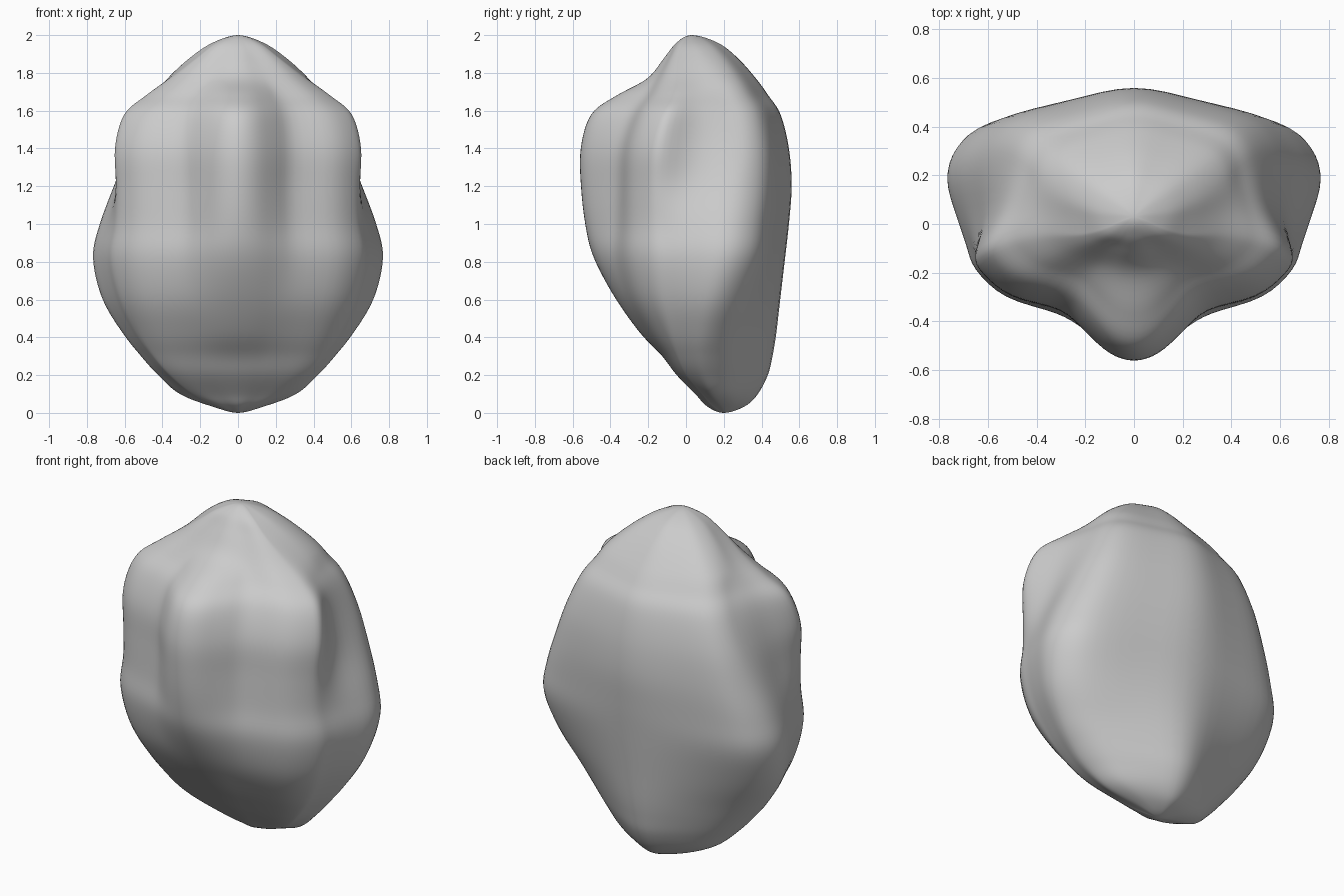
import bpy, bmesh

if "Cube" in bpy.data.objects:
    bpy.data.objects.remove(bpy.data.objects["Cube"])

# Level: z, ridge front y, plateau y, shoulder x, shoulder y, side x, side y, back y, groove depth
LEVELS = [
    (0.035, .11, .12, .11, .15, .14, .19, .315, 0),
    (0.10, .05, .06, .25, .09, .31, .14, .385, 0),
    (0.20, -.05, -.04, .37, .01, .425, .10, .44, 0),
    (0.30, -.125, -.11, .46, -.03, .515, .09, .465, 0),
    (0.42, -.24, -.20, .55, -.05, .61, .10, .485, 0),
    (0.60, -.37, -.305, .64, -.08, .72, .13, .505, 0),
    (0.82, -.49, -.365, .69, -.09, .772, .18, .53, 0),
    (1.00, -.535, -.36, .66, -.11, .735, .20, .55, 0),
    (1.20, -.558, -.355, .648, -.13, .66, .22, .565, .02),
    (1.40, -.56, -.345, .655, -.12, .58, .24, .55, .025),
    (1.58, -.505, -.285, .605, -.08, .50, .22, .505, .015),
    (1.68, -.37, -.21, .49, -.04, .435, .18, .44, 0),
    (1.77, -.205, -.155, .365, -.02, .375, .15, .375, 0),
    (1.88, -.115, -.093, .22, -.03, .255, .09, .275, 0),
    (1.96, -.05, -.045, .115, -.01, .135, .05, .17, 0),
]
BOTTOM, TOP = (0, .2, 0), (0, .03, 2)


def lerp(a, b, t):
    return a + (b - a) * t


def contour(z, yf, yp, xs, ys, xw, yw, yb, g):
    """Closed outline of one level, mirrored about x = 0."""
    k = min(1, max(0, (z - .45) / .35))     # back: wedge below, full above
    half = [
        (.155 * xs, lerp(yf, yp, .15)),
        (.31 * xs, lerp(yf, yp, .58)),
        (.46 * xs, yp),
        (.77 * xs, lerp(yp, ys, .24)),
        (.95 * xs, lerp(yp, ys, .66)),
        (xs, ys),
        (lerp(xs, xw, .5) - g, lerp(ys, yw, .45)),
        (xw, yw),
        (.95 * xw, lerp(yw, yb, lerp(.24, .36, k))),
        (.79 * xw, lerp(yw, yb, lerp(.48, .64, k))),
        (.40 * xw, lerp(yw, yb, lerp(.79, .84, k))),
    ]
    pts = [(0, yf, z)] + [(x, y, z) for x, y in half] + [(0, yb, z)]
    return pts + [(-x, y, z) for x, y in reversed(half)]


def spline(p0, p1, p2, p3, t):
    return tuple(.5 * (2 * b + (c - a) * t + (2 * a - 5 * b + 4 * c - d) * t * t
                       + (3 * b - a - 3 * c + d) * t ** 3)
                 for a, b, c, d in zip(p0, p1, p2, p3))


def refine_ring(pts, k):
    n = len(pts)
    return [spline(pts[i - 1], pts[i], pts[(i + 1) % n], pts[(i + 2) % n], j / k)
            for i in range(n) for j in range(k)]


# Smooth rings, closed by a rounded pole at either end
rings = [refine_ring(contour(*lv), 4) for lv in LEVELS]
n = len(rings[0])


def across(ring):
    return ring[n // 2:] + ring[:n // 2]


levels = [across(rings[0]), [BOTTOM] * n] + rings + [[TOP] * n, across(rings[-1])]
loft = []
for i in range(1, len(levels) - 2):
    for j in range(6):
        loft.append([spline(*[levels[i + o][c] for o in (-1, 0, 1, 2)], j / 6)
                     for c in range(n)])
loft = loft[1:]

# Skin the rings
bm = bmesh.new()
rows = [[bm.verts.new(p) for p in ring] for ring in loft]
low, high = bm.verts.new(BOTTOM), bm.verts.new(TOP)
for c in range(n):
    d = (c + 1) % n
    bm.faces.new((low, rows[0][d], rows[0][c]))
    bm.faces.new((high, rows[-1][c], rows[-1][d]))
    for a, b in zip(rows, rows[1:]):
        bm.faces.new((a[c], a[d], b[d], b[c]))

# Soften the lofted surface a little
for _ in range(5):
    bmesh.ops.smooth_vert(bm, verts=bm.verts[:], factor=.4,
                          use_axis_x=True, use_axis_y=True, use_axis_z=False)
bmesh.ops.recalc_face_normals(bm, faces=bm.faces[:])
for f in bm.faces:
    f.smooth = True
mesh = bpy.data.meshes.new("sculpted_body")
bm.to_mesh(mesh)
bm.free()
body = bpy.data.objects.new("sculpted_body", mesh)
bpy.context.collection.objects.link(body)
